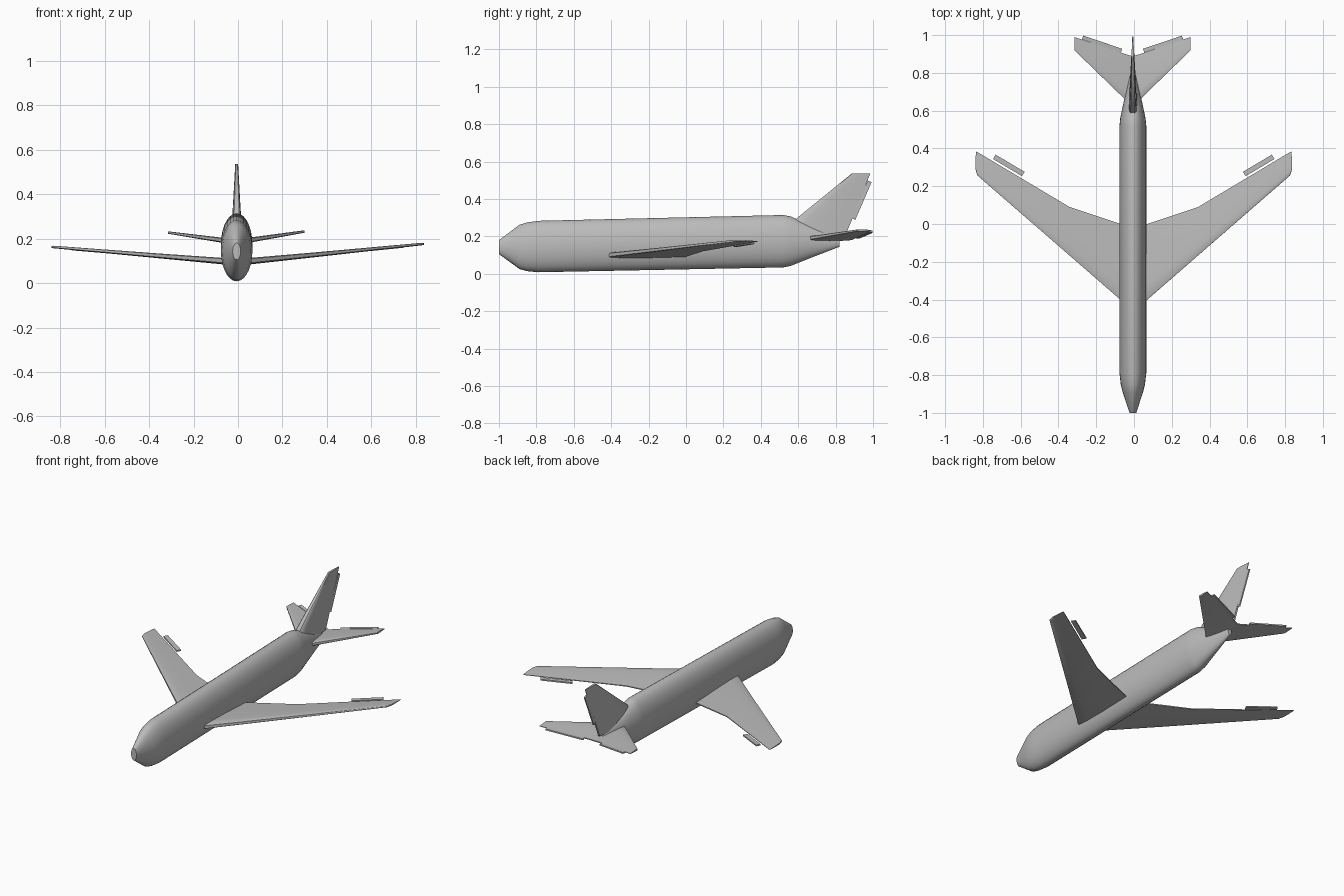
import bpy, bmesh, math
from mathutils import Vector

cube = bpy.data.objects.get("Cube")
if cube:
    bpy.data.objects.remove(cube, do_unlink=True)

grey = bpy.data.materials.new("plain grey")
grey.use_nodes = True
grey.diffuse_color = (0.5, 0.5, 0.5, 1)
grey.node_tree.nodes["Principled BSDF"].inputs["Base Color"].default_value = (0.5, 0.5, 0.5, 1)

CENTRE_X = -0.006
ROLL = -0.008


def loft(name, rings, angle=40, mirror=False, x=CENTRE_X):
    """Skin a list of equal-length rings and cap both ends."""
    bm = bmesh.new()
    loops = [[bm.verts.new(p) for p in ring] for ring in rings]
    for a, b in zip(loops, loops[1:]):
        for i in range(len(a)):
            j = (i + 1) % len(a)
            bm.faces.new((a[i], a[j], b[j], b[i]))
    bm.faces.new(loops[0])
    bm.faces.new(loops[-1])
    bmesh.ops.recalc_face_normals(bm, faces=bm.faces)
    mesh = bpy.data.meshes.new(name)
    bm.to_mesh(mesh)
    bm.free()
    mesh.materials.append(grey)
    obj = bpy.data.objects.new(name, mesh)
    bpy.context.collection.objects.link(obj)
    obj.location.x = x
    if mirror:
        obj.modifiers.new("Mirror", 'MIRROR')
        obj.rotation_euler.y = ROLL
    bpy.ops.object.select_all(action='DESELECT')
    obj.select_set(True)
    bpy.context.view_layer.objects.active = obj
    bpy.ops.object.shade_smooth_by_angle(angle=math.radians(angle))
    return obj


# Blunt-nosed aerofoil: chord fraction, thickness fraction
AEROFOIL = [(0, -0.3), (0, 0.3), (0.03, 0.45), (0.2, 0.5), (0.5, 0.42), (1, 0.12),
            (1, -0.12), (0.5, -0.42), (0.2, -0.5), (0.03, -0.45)]


def section(lead, trail, thick, axis):
    lead, trail, axis = Vector(lead), Vector(trail), Vector(axis)
    return [lead.lerp(trail, c) + axis * (t * thick) for c, t in AEROFOIL]


def plate(name, inner, outer, width, thick, axis, mirror=False, x=CENTRE_X):
    """Thin hinged surface running from inner to outer, extending aft."""
    axis = Vector(axis)
    inner, outer = Vector(inner), Vector(outer)
    aft = (outer - inner).cross(axis).normalized() * width
    if aft.y < 0:
        aft = -aft
    rings = []
    for p in (inner, outer):
        rings.append([p + axis * thick / 2, p + aft + axis * thick / 2,
                      p + aft - axis * thick / 2, p - axis * thick / 2])
    return loft(name, rings, 30, mirror, x)


# Fuselage: y, half width, bottom, top
STATIONS = [(-1.0, 0.018, 0.105, 0.18), (-0.89, 0.054, 0.025, 0.262),
            (-0.85, 0.064, 0.014, 0.274), (-0.79, 0.071, 0.008, 0.283),
            (0.52, 0.071, 0.034, 0.314), (0.56, 0.067, 0.042, 0.306),
            (0.66, 0.046, 0.082, 0.262), (0.82, 0.012, 0.144, 0.195)]
SIDES = 28
body = []
for y, w, low, high in STATIONS:
    ring = []
    for k in range(SIDES):
        a = 2 * math.pi * k / SIDES
        ring.append((w * math.cos(a), y, (low + high) / 2 + (high - low) / 2 * math.sin(a)))
    body.append(ring)
loft("fuselage", body)

UP, SIDE = (0, 0, 1), (1, 0, 0)

# Swept wings with a kinked trailing edge and rounded tips
loft("wings", [
    section((0.03, -0.436, 0.098), (0.03, -0.012, 0.092), 0.03, UP),
    section((0.07, -0.402, 0.101), (0.07, 0.0, 0.094), 0.029, UP),
    section((0.34, -0.167, 0.125), (0.34, 0.09, 0.12), 0.022, UP),
    section((0.828, 0.257, 0.17), (0.828, 0.381, 0.166), 0.011, UP),
    section((0.838, 0.29, 0.17), (0.836, 0.384, 0.167), 0.007, UP),
], mirror=True, x=0)
plate("ailerons", (0.592, 0.253, 0.143), (0.745, 0.344, 0.157), 0.027, 0.008, UP, True, 0)

# Tailplane and elevators
loft("tailplane", [
    section((0.0, 0.62, 0.18), (0.0, 0.888, 0.183), 0.026, UP),
    section((0.04, 0.66, 0.19), (0.04, 0.90, 0.19), 0.024, UP),
    section((0.308, 0.92, 0.23), (0.308, 0.99, 0.23), 0.011, UP),
], mirror=True)
plate("elevators", (0.062, 0.908, 0.193), (0.268, 0.977, 0.224), 0.021, 0.008, UP, True)

# Fin and rudder
loft("fin", [
    section((0, 0.56, 0.20), (0, 0.85, 0.20), 0.05, SIDE),
    section((0, 0.59, 0.295), (0, 0.89, 0.295), 0.04, SIDE),
    section((0, 0.885, 0.535), (0, 0.985, 0.535), 0.013, SIDE),
])
plate("rudder", (0, 0.885, 0.297), (0, 0.972, 0.498), 0.022, 0.008, SIDE)
